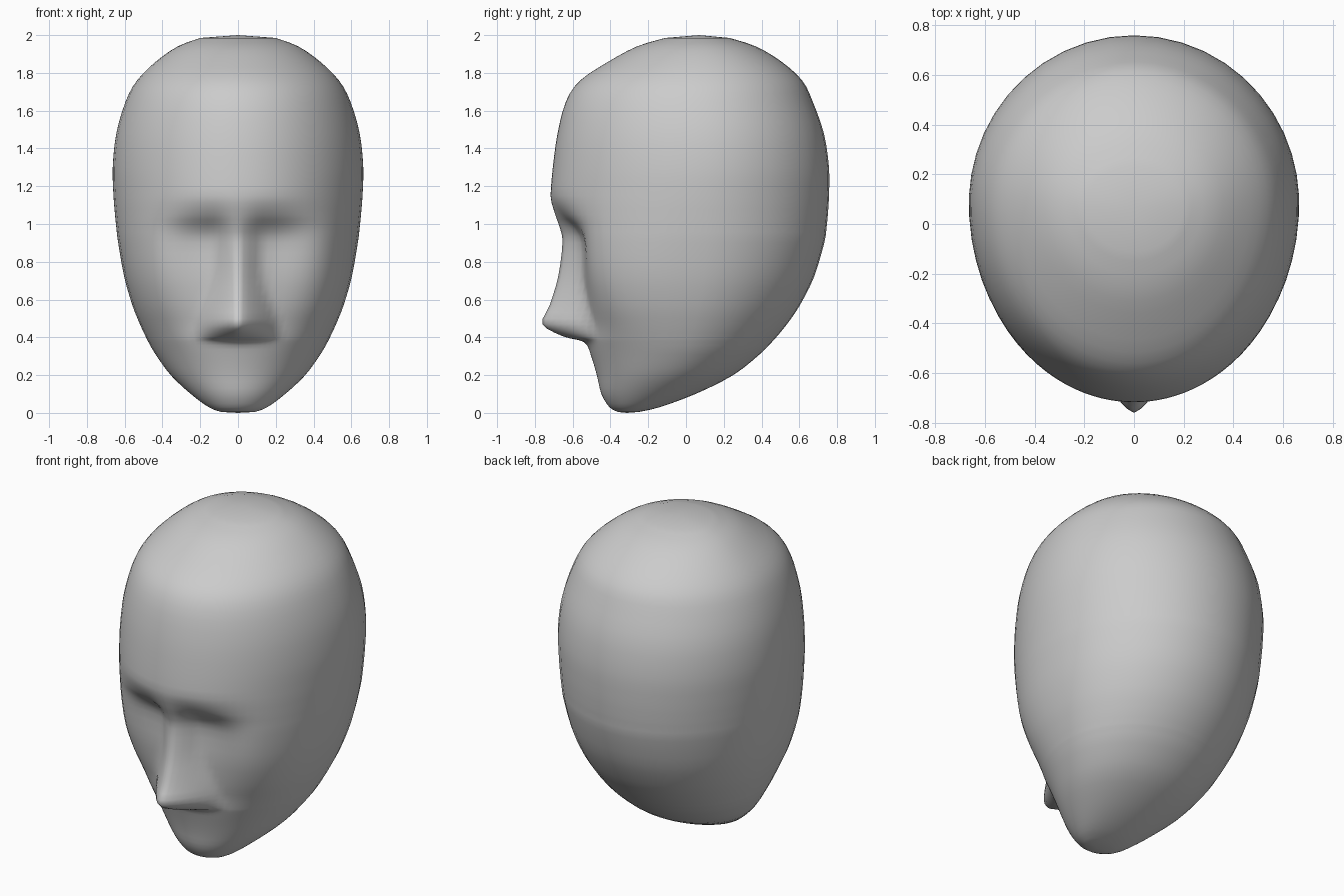
import bpy, bmesh, math

if "Cube" in bpy.data.objects:
    bpy.data.objects.remove(bpy.data.objects["Cube"])

# Horizontal sections: z, front y, back y, half width, face dent, nose push
ROWS = [
    (0.005, -0.36, -0.25, 0.09, 0, 0),
    (0.03, -0.405, -0.14, 0.155, 0, 0),
    (0.10, -0.448, 0.05, 0.25, 0, 0),
    (0.20, -0.472, 0.25, 0.357, 0, 0),
    (0.31, -0.505, 0.39, 0.437, 0, 0),
    (0.375, -0.535, 0.455, 0.475, 0.01, 0.015),
    (0.405, -0.55, 0.482, 0.49, 0.02, 0.12),
    (0.47, -0.58, 0.535, 0.52, 0.045, 0.225),
    (0.57, -0.62, 0.603, 0.56, 0.07, 0.172),
    (0.72, -0.66, 0.678, 0.603, 0.095, 0.112),
    (0.90, -0.692, 0.732, 0.635, 0.12, 0.082),
    (0.98, -0.703, 0.744, 0.645, 0.095, 0.06),
    (1.05, -0.712, 0.751, 0.652, 0.04, 0.02),
    (1.15, -0.717, 0.757, 0.66, 0, 0),
    (1.30, -0.705, 0.757, 0.664, 0, 0),
    (1.48, -0.68, 0.73, 0.645, 0, 0),
    (1.65, -0.635, 0.67, 0.595, 0, 0),
    (1.76, -0.56, 0.615, 0.535, 0, 0),
    (1.86, -0.41, 0.505, 0.435, 0, 0),
    (1.94, -0.26, 0.37, 0.32, 0, 0),
    (1.985, -0.11, 0.23, 0.20, 0, 0),
]
SIDES, STEPS = 64, 3


def spline(a, b, c, d, t):
    return tuple(0.5 * (2 * q + (r - p) * t + (2 * p - 5 * q + 4 * r - s) * t * t
                        + (3 * q - p - 3 * r + s) * t ** 3) for p, q, r, s in zip(a, b, c, d))


def smooth(v):
    v = max(0.0, min(1.0, v))
    return v * v * (3 - 2 * v)


def sections():
    last = len(ROWS) - 1
    for i in range(last):
        for k in range(STEPS):
            yield spline(ROWS[max(i - 1, 0)], ROWS[i], ROWS[i + 1],
                         ROWS[min(i + 2, last)], k / STEPS)
    yield ROWS[-1]


def ring(bm, z, front, back, width, dent, nose):
    cy = front + 0.54 * (back - front)
    nose_w = 0.13 + 0.095 * smooth((0.78 - z) / 0.36)
    fullness = 1 - 0.16 * smooth(1 - abs(z - 0.72) / 0.5)   # fuller cheekbones
    verts = []
    for i in range(SIDES):
        t = 2 * math.pi * i / SIDES
        a = t - 0.5 * math.sin(t)          # denser around the nose
        x, c = width * math.sin(a), math.cos(a)
        if c > 0:
            # eye sockets and cheeks, then the nose
            y = cy - c ** fullness * (cy - front)
            y += max(dent, 0) * smooth((0.50 - abs(x)) / 0.34)
            y -= max(nose, 0) * max(0, 1 - abs(x / nose_w) ** 1.4) ** 1.3
        else:
            y = cy - c * (back - cy)
        verts.append(bm.verts.new((x, y, z)))
    return verts


# Head: lofted skull, face and nose
bm = bmesh.new()
rings = [ring(bm, *s) for s in sections()]
for lo, hi in zip(rings, rings[1:]):
    for i in range(SIDES):
        j = (i + 1) % SIDES
        bm.faces.new((lo[i], lo[j], hi[j], hi[i]))

# Crown and chin caps
for r, pole in ((rings[0], (0, -0.315, 0)), (rings[-1], (0, 0.07, 2.0))):
    p = bm.verts.new(pole)
    for i in range(SIDES):
        bm.faces.new((r[i], r[(i + 1) % SIDES], p))
bmesh.ops.recalc_face_normals(bm, faces=bm.faces)

mesh = bpy.data.meshes.new("head")
bm.to_mesh(mesh)
bm.free()
mesh.shade_smooth()
head = bpy.data.objects.new("head", mesh)
bpy.context.collection.objects.link(head)
